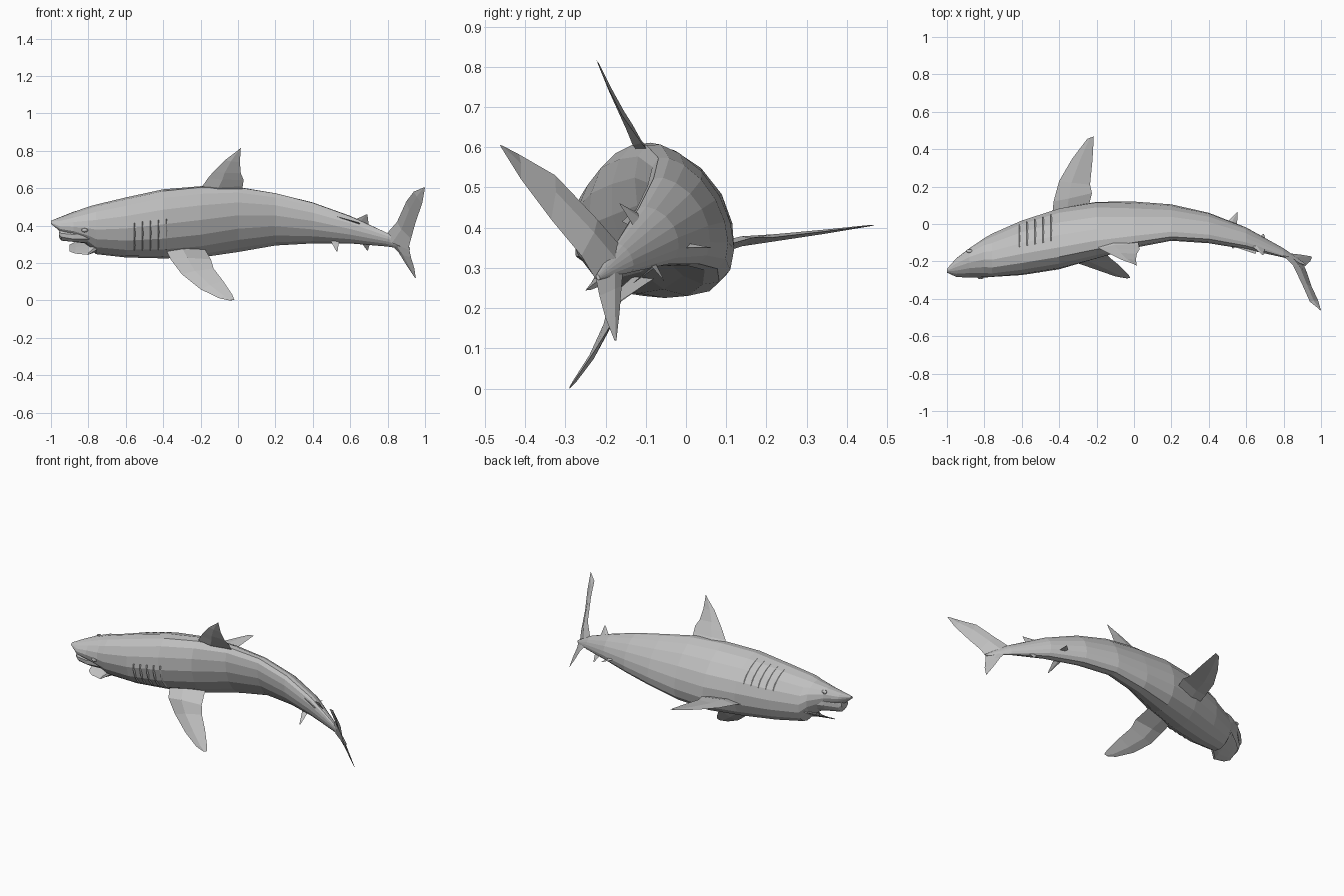
import bpy, math
from mathutils import Vector

if "Cube" in bpy.data.objects:
    bpy.data.objects.remove(bpy.data.objects["Cube"])

ROLL = math.radians(28)
DORSAL = Vector((0, -math.sin(ROLL), math.cos(ROLL)))
SIDE = Vector((0, math.cos(ROLL), math.sin(ROLL)))

GREY = bpy.data.materials.new("skin grey")
GREY.diffuse_color = (.53, .53, .53, 1)
GREY.use_nodes = True
GREY.node_tree.nodes["Principled BSDF"].inputs["Base Color"].default_value = GREY.diffuse_color


def make(name, verts, faces):
    me = bpy.data.meshes.new(name)
    me.from_pydata([tuple(v) for v in verts], [], faces)
    ob = bpy.data.objects.new(name, me)
    bpy.context.collection.objects.link(ob)
    me.materials.append(GREY)
    bpy.context.view_layer.objects.active = ob
    bpy.ops.object.mode_set(mode='EDIT')
    bpy.ops.mesh.select_all(action='SELECT')
    bpy.ops.mesh.normals_make_consistent(inside=False)
    bpy.ops.object.mode_set(mode='OBJECT')
    return ob


def on_section(row, ang, k=1.0):
    """Point on a rolled ellipse fitting the y and z limits, with a pointed back."""
    x, z0, z1, y0, y1 = row
    hz, hy = (z1 - z0) / 2, (y1 - y0) / 2
    s, d = hz * hz + hy * hy, (hz * hz - hy * hy) / math.cos(2 * ROLL)
    a = math.sqrt(max((s + d) / 2, 1e-5))
    b = math.sqrt(max((s - d) / 2, 1e-5))
    centre = Vector((x, (y0 + y1) / 2, (z0 + z1) / 2))
    c = math.cos(ang)
    if c > 0:
        ridge = min(max((x + .8) / .3, 0), 1)
        a += (hz / math.cos(ROLL) - a) * ridge
        b *= 1 - .22 * ridge * c * c
    return centre + DORSAL * (a * k * c) + SIDE * (b * k * math.sin(ang))


def loft(name, rows, n=16):
    verts = [on_section(r, 2 * math.pi * i / n) for r in rows for i in range(n)]
    faces = [(j * n + i, j * n + (i + 1) % n, (j + 1) * n + (i + 1) % n, (j + 1) * n + i)
             for j in range(len(rows) - 1) for i in range(n)]
    last = (len(rows) - 1) * n
    faces += [tuple(range(n)), tuple(range(last, last + n))]
    return make(name, verts, faces)


def row_at(rows, x):
    for r, s in zip(rows, rows[1:]):
        if r[0] <= x <= s[0]:
            t = (x - r[0]) / (s[0] - r[0])
            return [p + (q - p) * t for p, q in zip(r, s)]


def fin(name, pairs, thick):
    """Lens-shaped blade from (leading, trailing) point pairs, root to tip."""
    pairs = [(Vector(p), Vector(q)) for p, q in pairs]
    span = sum(pairs[-1], Vector()) - sum(pairs[0], Vector())
    nor = span.cross(pairs[0][1] - pairs[0][0]).normalized()
    verts, faces = [], []
    for i, (p, q) in enumerate(pairs):
        off = nor * thick * (1 - 0.9 * i / (len(pairs) - 1))
        mid = p.lerp(q, 0.4)
        verts += [p, mid + off, q, mid - off]
    for j in range(len(pairs) - 1):
        faces += [(4 * j + i, 4 * j + (i + 1) % 4, 4 * j + 4 + (i + 1) % 4, 4 * j + 4 + i)
                  for i in range(4)]
    e = len(verts) - 4
    faces += [(0, 1, 2, 3), (e, e + 1, e + 2, e + 3)]
    return make(name, verts, faces)


# Body with pointed snout: x, z low, z high, y low, y high
BODY = [
    (-1.0, .41, .426, -.26, -.24), (-.95, .368, .447, -.283, -.183),
    (-.88, .345, .475, -.287, -.13), (-.80, .292, .502, -.287, -.075),
    (-.76, .248, .512, -.285, -.05),
    (-.6, .23, .545, -.275, .02), (-.4, .225, .585, -.245, .085),
    (-.2, .23, .605, -.19, .12), (0, .258, .605, -.132, .12),
    (.2, .293, .573, -.093, .105), (.4, .305, .522, -.106, .06),
    (.6, .305, .45, -.138, -.018), (.8, .288, .36, -.18, -.13),
    (.92, .27, .283, -.224, -.214)]
loft("body", BODY)

# Mouth: upper lip and open lower jaw
loft("upper_lip", [(-.958, .34, .40, -.272, -.205), (-.945, .32, .40, -.276, -.19),
                   (-.88, .312, .42, -.277, -.13), (-.78, .3, .45, -.265, -.08)], 12)
loft("lower_jaw", [(-.9, .263, .298, -.225, -.155), (-.87, .252, .312, -.242, -.125),
                   (-.8, .243, .335, -.25, -.08), (-.7, .27, .40, -.18, -.05)], 12)

# Large fins
fin("dorsal_fin", [
    ((-.2, -.075, .55), (.02, -.06, .55)), ((-.19, -.13, .612), (.025, -.11, .61)),
    ((-.16, -.145, .655), (.03, -.135, .645)), ((-.13, -.16, .69), (.015, -.16, .68)),
    ((-.07, -.19, .75), (.01, -.19, .74)), ((0, -.215, .803), (.015, -.222, .815))], .015)
fin("far_pectoral_fin", [
    ((-.44, .02, .33), (-.25, .06, .345)), ((-.43, .12, .36), (-.225, .165, .375)),
    ((-.40, .23, .375), (-.235, .21, .375)), ((-.33, .35, .39), (-.222, .34, .39)),
    ((-.25, .455, .405), (-.215, .468, .406))], .016)
fin("near_pectoral_fin", [
    ((-.39, -.13, .28), (-.18, -.07, .28)), ((-.36, -.19, .22), (-.145, -.16, .22)),
    ((-.3, -.21, .14), (-.13, -.18, .17)), ((-.2, -.245, .06), (-.08, -.22, .105)),
    ((-.1, -.28, .012), (-.03, -.27, .03)), ((-.045, -.29, .0), (-.02, -.288, .004))], .016)

# Tail fin lobes
fin("upper_tail_lobe", [
    ((.78, -.15, .34), (.91, -.225, .272)), ((.85, -.22, .42), (.925, -.26, .33)),
    ((.9, -.325, .53), (.95, -.335, .42)), ((.94, -.415, .582), (.985, -.41, .52)),
    ((.99, -.455, .603), (1.0, -.463, .605))], .014)
fin("lower_tail_lobe", [
    ((.81, -.155, .31), (.915, -.225, .278)), ((.86, -.16, .255), (.925, -.215, .23)),
    ((.9, -.165, .19), (.942, -.2, .175)), ((.947, -.173, .12), (.951, -.178, .12))], .01)

# Small rear fins
for name, lead, trail, tip in [
        ("second_dorsal_fin", (.61, -.1, .425), (.7, -.125, .395), (.692, -.165, .46)),
        ("far_pelvic_fin", (.49, .0, .36), (.55, -.01, .35), (.555, .062, .35)),
        ("near_pelvic_fin", (.48, -.02, .345), (.545, -.035, .345), (.532, -.13, .263)),
        ("anal_fin", (.65, -.08, .325), (.71, -.1, .32), (.695, -.055, .268))]:
    t = Vector(tip)
    fin(name, [(lead, trail), (t - Vector((.006, 0, 0)), t)], .007)

# Low ridge ahead of the second dorsal fin
fin("back_ridge", [((.49, -.06, .43), (.66, -.11, .39)),
                   ((.5, -.11, .458), (.65, -.16, .415))], .006)

# Gill flaps (front edge raised, back edge sunk) and eyes on both flanks
for side, label, shift, start in [(-1, "near", 0, 60), (1, "far", -.06, 38)]:
    for g in range(5):
        verts, faces = [], []
        for i in range(10):
            ang = side * math.radians(start + 54 * i / 9)
            for dx, k in ((-.006, 1.022), (.006, .95)):
                x = -.55 + .0425 * g + shift + dx
                verts.append(on_section(row_at(BODY, x), ang, k))
            if i:
                faces.append((2 * i - 2, 2 * i - 1, 2 * i + 1, 2 * i))
        make(f"{label}_gill_slit_{g + 1}", verts, faces)
    pos = on_section(row_at(BODY, -.82 + shift), side * math.radians(75))
    for part, r, out in [("eye_rim", .018, 0), ("eye", .011, .005)]:
        bpy.ops.mesh.primitive_uv_sphere_add(segments=12, ring_count=8, radius=r,
                                             location=pos + SIDE * side * out)
        ob = bpy.context.object
        ob.name = f"{label}_{part}"
        ob.scale = (1, .5, .65)
        ob.rotation_euler = (ROLL, 0, 0)
        ob.data.materials.append(GREY)
